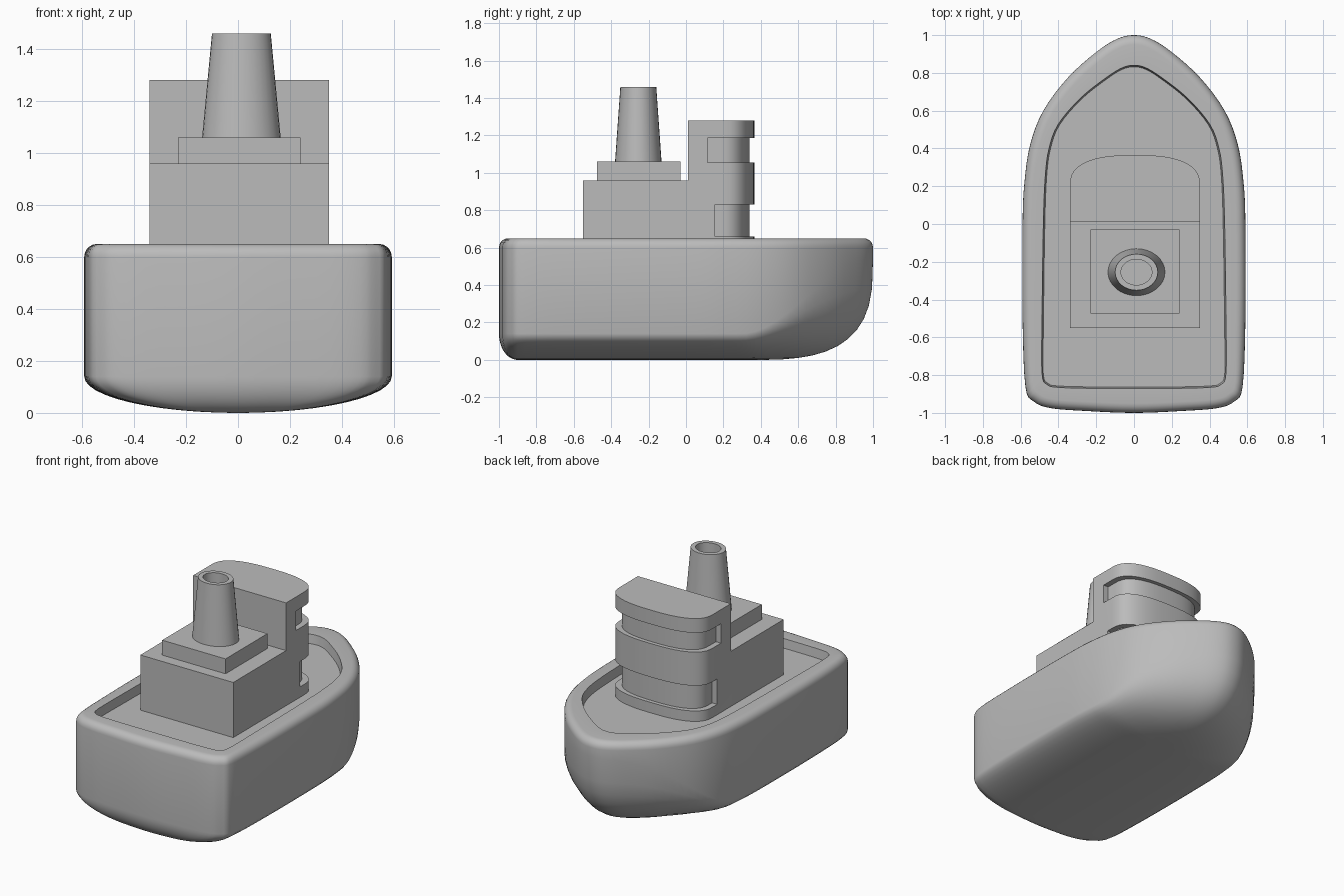
import bpy, bmesh, math
from mathutils import Vector

cube = bpy.data.objects.get("Cube")
if cube:
    bpy.data.objects.remove(cube, do_unlink=True)

GREY = 0.5
grey = bpy.data.materials.new("plain_grey")
grey.use_nodes = True
grey.diffuse_color = (GREY, GREY, GREY, 1)
grey.node_tree.nodes["Principled BSDF"].inputs["Base Color"].default_value = (GREY, GREY, GREY, 1)


def make_object(name, bm):
    bmesh.ops.remove_doubles(bm, verts=bm.verts, dist=0.0001)
    bmesh.ops.recalc_face_normals(bm, faces=bm.faces)
    mesh = bpy.data.meshes.new(name)
    bm.to_mesh(mesh)
    bm.free()
    mesh.materials.append(grey)
    obj = bpy.data.objects.new(name, mesh)
    bpy.context.collection.objects.link(obj)
    return obj


def activate(obj):
    bpy.ops.object.select_all(action='DESELECT')
    obj.select_set(True)
    bpy.context.view_layer.objects.active = obj


def smooth(obj, degrees):
    activate(obj)
    bpy.ops.object.shade_smooth_by_angle(angle=math.radians(degrees))


def prism(name, outline, bottom, top):
    bm = bmesh.new()
    low = [bm.verts.new((x, y, bottom)) for x, y in outline]
    high = [bm.verts.new((x, y, top)) for x, y in outline]
    bm.faces.new(low)
    bm.faces.new(high)
    for i in range(len(low)):
        j = (i + 1) % len(low)
        bm.faces.new((low[i], low[j], high[j], high[i]))
    return make_object(name, bm)


def rectangle(x0, x1, y0, y1):
    return [(x0, y0), (x1, y0), (x1, y1), (x0, y1)]


def loft(name, columns, cap_start=False, cap_end=False):
    """Closed surface strip through equally long columns of points."""
    bm = bmesh.new()
    grid = [[bm.verts.new(p) for p in col] for col in columns]
    for i, a in enumerate(grid):
        b = grid[(i + 1) % len(grid)]
        for k in range(len(a) - 1):
            bm.faces.new((a[k], b[k], b[k + 1], a[k + 1]))
    if cap_start:
        bm.faces.new([col[0] for col in grid])
    if cap_end:
        bm.faces.new([col[-1] for col in grid])
    return make_object(name, bm)


def smooth_loop(points, steps):
    """Closed curve that passes through all the points."""
    result, n = [], len(points)
    for i in range(n):
        a, b, c, d = (points[(i + k) % n] for k in (-1, 0, 1, 2))
        for s in range(steps):
            t = s / steps
            result.append(b + 0.5 * t * (c - a + t * (2 * a - 5 * b + 4 * c - d
                                                      + t * (3 * (b - c) + d - a))))
    return result


# Hull: outer edge and inner rim edge, half plan from stern to bow
half = [Vector(p) for p in (
    (0, -1, 0, -.87), (.25, -.99, .22, -.87), (.44, -.975, .4, -.865),
    (.53, -.94, .46, -.85), (.575, -.86, .487, -.79), (.59, -.5, .487, -.5),
    (.59, 0, .48, 0), (.58, .22, .47, .25), (.55, .42, .45, .4),
    (.48, .6, .4, .53), (.35, .775, .28, .67), (.2, .91, .14, .78),
    (.09, .98, .06, .828), (0, 1, 0, .84))]
mirrored = [Vector((-p[0], p[1], -p[2], p[3])) for p in half[-2:0:-1]]
RIM, DECK, ROUND = 0.65, 0.59, 0.05
columns = []
for xo, yo, xi, yi in smooth_loop(half + mirrored, 4):
    outer, inner = Vector((xo, yo, 0)), Vector((xi, yi, 0))
    inward = (inner - outer).normalized()
    up = Vector((0, 0, 1))
    col = [inner + inward * 0.008 + up * DECK, inner + up * RIM]
    # rounded gunwale
    for k in range(6):
        a = math.pi / 2 * (1 - k / 5)
        col.append(outer + inward * ROUND * (1 - math.cos(a))
                   + up * (RIM - ROUND + ROUND * math.sin(a)))
    # bilge curves to the keel, rising higher towards the bow
    t = min(max((yo - 0.3) / 0.7, 0), 1)
    t = t * t * (3 - 2 * t)
    chine, power = 0.14 + 0.4 * t, 2 + t
    keel = Vector((0, min(max(yo, -0.9), 0.35), 0))
    for k in range(13):
        f = math.cos(math.pi / 2 * k / 12)
        f = 0 if k == 12 else f
        h = 1 - max(1 - f ** power, 0) ** (1 / power)
        col.append(keel.lerp(outer, f) + up * chine * h)
    columns.append(col)
smooth(loft("hull", columns, cap_start=True), 40)

# Deckhouse: long block with a bowed front
CX = 0.005
arc = []
for k in range(25):
    a = math.pi * k / 24
    c, s = math.cos(a), max(math.sin(a), 0)
    arc.append((CX + math.copysign(0.345 * abs(c) ** (2 / 2.6), c),
                0.2 + 0.165 * s ** (2 / 2.6)))
left, right = CX + 0.345, CX - 0.345
house = prism("deckhouse", [(right, -.55), (left, -.55)] + arc, DECK - 0.02, 1.28)


def window_cutter(name, back, bottom, top):
    inner = [(x * 0.89, y * 0.93) for x, y in arc]
    side = inner[0][0]
    outline = [(side, back)] + inner + [(inner[-1][0], back)]
    outline += [(-0.5, back), (-0.5, 0.6), (0.5, 0.6), (0.5, back)]
    return prism(name, outline, bottom, top)


# Low rear roof and two wraparound window recesses
cutters = [prism("roof_cutter", rectangle(-1, 1, -1, 0.01), 0.96, 2),
           window_cutter("lower_window_cutter", 0.155, 0.66, 0.83),
           window_cutter("upper_window_cutter", 0.115, 1.055, 1.185)]
for cutter in cutters:
    cutter.hide_render = True
    mod = house.modifiers.new("cut", 'BOOLEAN')
    mod.operation = 'DIFFERENCE'
    mod.solver = 'EXACT'
    mod.object = cutter
    activate(house)
    bpy.ops.object.modifier_apply(modifier=mod.name)
    bpy.data.objects.remove(cutter, do_unlink=True)
smooth(house, 30)

# Funnel base and hollow oval funnel
prism("funnel_base", rectangle(-.23, .24, -.475, -.03), 0.95, 1.06)
profile = [(.152, .125, 1.05), (.113, .096, 1.46), (.082, .068, 1.46), (.082, .068, 1.2)]
columns = []
for k in range(32):
    a = math.tau * k / 32
    columns.append([(0.013 + rx * math.cos(a), -0.255 + ry * math.sin(a), z)
                    for rx, ry, z in profile])
smooth(loft("funnel", columns, cap_end=True), 30)
